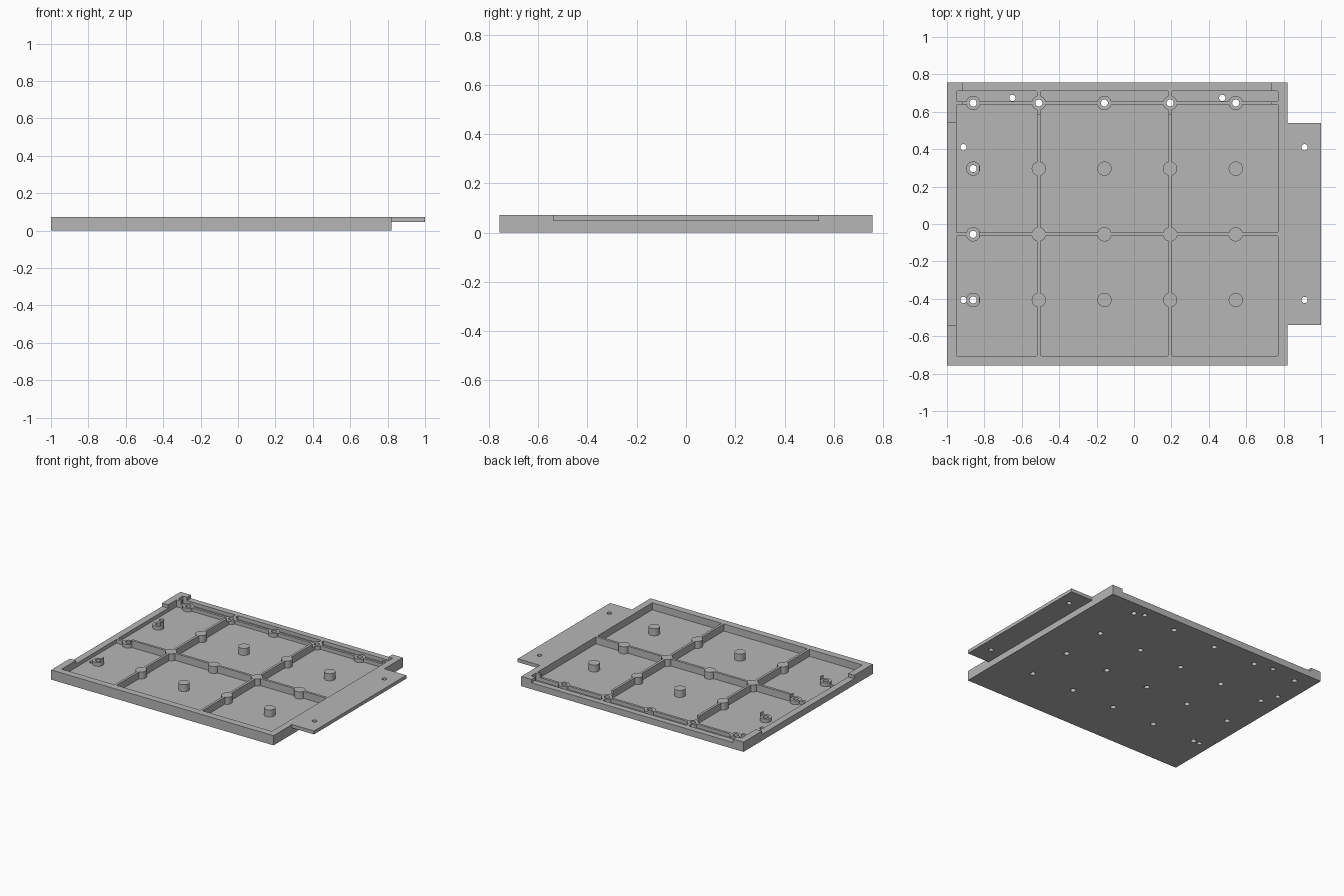
import bpy, bmesh
from mathutils import Matrix

cube = bpy.data.objects.get("Cube")
if cube:
    bpy.data.objects.remove(cube, do_unlink=True)

H, FLOOR, STEP = 0.072, 0.02, 0.047      # rim height, floor top, lap-joint level
HALF_Y, TAB_Y, BODY_X = 0.756, 0.54, 0.82
POST_X = [-0.86 + 0.351 * i for i in range(5)]
POST_Y = [-0.406 + 0.351 * i for i in range(4)]

grey = bpy.data.materials.new("light grey")
grey.use_nodes = True
colour = (0.47, 0.47, 0.47, 1)
grey.diffuse_color = colour
grey.node_tree.nodes["Principled BSDF"].inputs["Base Color"].default_value = colour


def make(name, bm):
    mesh = bpy.data.meshes.new(name)
    bm.to_mesh(mesh)
    bm.free()
    obj = bpy.data.objects.new(name, mesh)
    bpy.context.collection.objects.link(obj)
    mesh.materials.append(grey)
    return obj


def add_box(bm, x0, x1, y0, y1, z0, z1, corner=0):
    size = Matrix.Diagonal((x1 - x0, y1 - y0, z1 - z0, 1))
    centre = Matrix.Translation(((x0 + x1) / 2, (y0 + y1) / 2, (z0 + z1) / 2))
    verts = bmesh.ops.create_cube(bm, size=1, matrix=centre @ size)["verts"]
    if corner:
        edges = {e for v in verts for e in v.link_edges
                 if abs(e.verts[0].co.z - e.verts[1].co.z) > 0.01}
        bmesh.ops.bevel(bm, geom=list(edges), offset=corner, segments=2,
                        profile=0.5, affect='EDGES')


def add_cylinder(bm, x, y, r, z0, z1, sides=32):
    bmesh.ops.create_cone(bm, cap_ends=True, segments=sides, radius1=r, radius2=r,
                          depth=z1 - z0,
                          matrix=Matrix.Translation((x, y, (z0 + z1) / 2)))


def cut(target, cutter):
    mod = target.modifiers.new("cut", 'BOOLEAN')
    mod.operation, mod.solver, mod.object = 'DIFFERENCE', 'EXACT', cutter
    mod.use_self = True
    bpy.context.view_layer.objects.active = target
    bpy.ops.object.modifier_apply(modifier=mod.name)
    bpy.data.objects.remove(cutter, do_unlink=True)


# Plate outline with the side tab
bm = bmesh.new()
half = [(-1, HALF_Y), (BODY_X, HALF_Y), (BODY_X, TAB_Y), (1, TAB_Y)]
outline = half + [(x, -y) for x, y in reversed(half)]
face = bm.faces.new([bm.verts.new((x, y, 0)) for x, y in outline])
top = bmesh.ops.extrude_face_region(bm, geom=[face])["geom"]
bmesh.ops.translate(bm, vec=(0, 0, H),
                    verts=[v for v in top if isinstance(v, bmesh.types.BMVert)])
bmesh.ops.recalc_face_normals(bm, faces=bm.faces)
tray = make("module_tray", bm)

# Pockets between the ribs, with the round posts left standing
bm = bmesh.new()
rib = 0.009
x_edges = [-0.95, POST_X[1], POST_X[3], 0.77]
y_edges = [-0.705, POST_Y[1], POST_Y[3], 0.711]
for i in range(3):
    for j in range(3):
        add_box(bm, x_edges[i] + rib * (i > 0), x_edges[i + 1] - rib * (i < 2),
                y_edges[j] + rib * (j > 0), y_edges[j + 1] - rib * (j < 2),
                FLOOR, 0.2, corner=0.006)
pockets = make("pocket_cutter", bm)
bm = bmesh.new()
for x in POST_X:
    for y in POST_Y:
        add_cylinder(bm, x, y, 0.038, -0.1, 0.3)
cut(pockets, make("post_cutter", bm))
cut(tray, pockets)

# Underside of the tab, and lap-joint recesses on the right and back edges
for name, box in {
    "tab_cutter": (BODY_X, 1.1, -0.6, 0.6, -0.1, STEP),
    "side_recess_cutter": (-1.1, -0.828, -TAB_Y, TAB_Y, STEP, 0.2),
    "back_recess_cutter": (-0.915, 0.735, 0.585, 0.9, STEP, 0.2),
}.items():
    bm = bmesh.new()
    add_box(bm, *box)
    cut(tray, make(name, bm))

# Screw holes: blind under each post, open where the post was lowered
bm = bmesh.new()
for x in POST_X:
    for y in POST_Y:
        is_open = y == POST_Y[3] or x == POST_X[0]
        add_cylinder(bm, x, y, 0.019, -0.1, 0.2 if is_open else 0.058, 24)
for x, y in [(-0.65, 0.674), (0.472, 0.674)]:
    add_cylinder(bm, x, y, 0.017, -0.1, 0.2, 24)
for x in (-0.912, 0.912):
    for y in (-0.406, 0.41):
        add_cylinder(bm, x, y, 0.017, -0.1, 0.2, 24)
cut(tray, make("hole_cutter", bm))

# Smooth the round walls, keep the rest crisp
bpy.ops.object.select_all(action='DESELECT')
tray.select_set(True)
bpy.context.view_layer.objects.active = tray
bpy.ops.object.shade_smooth_by_angle(angle=0.6)
